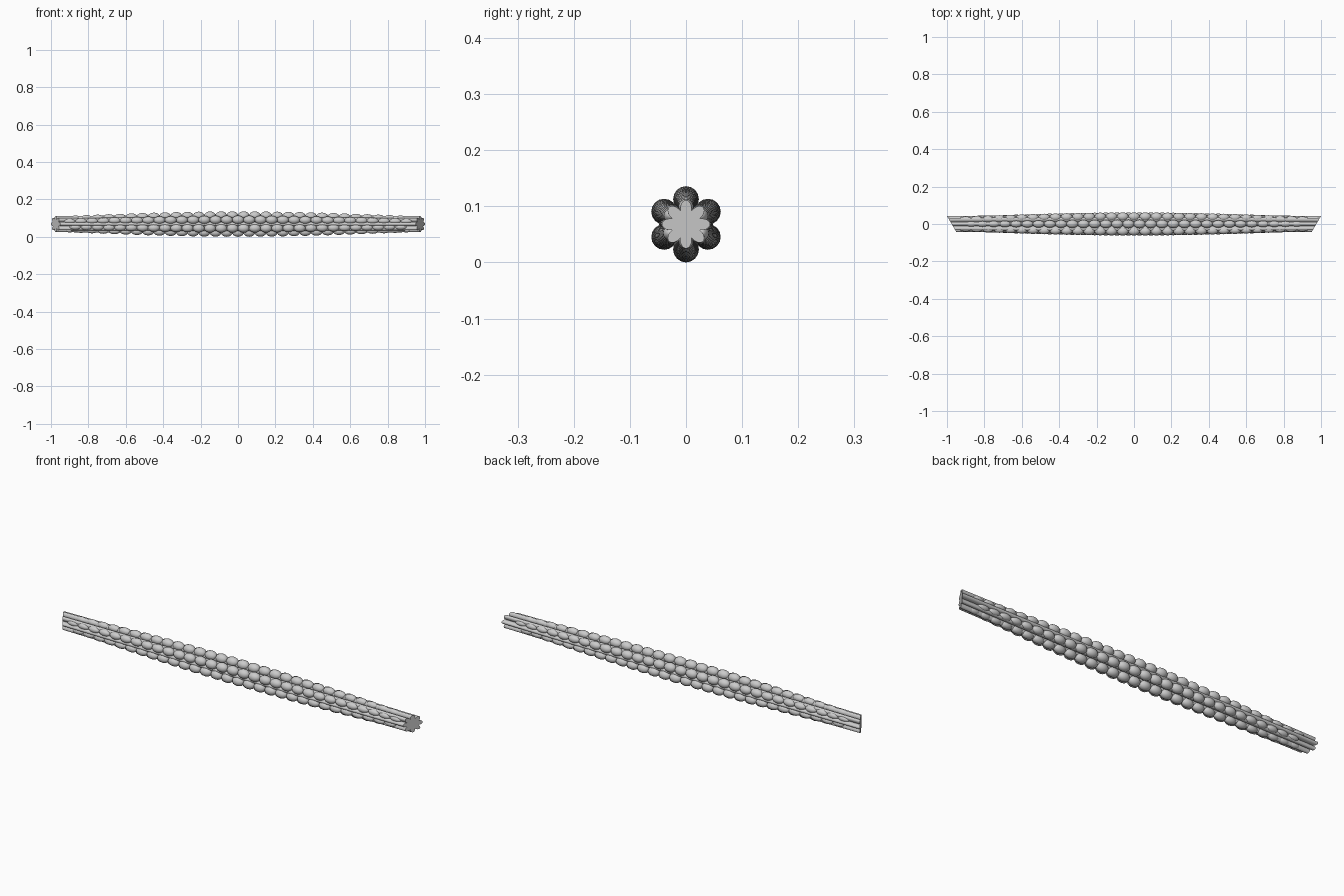
import bpy, bmesh, math
from mathutils import Matrix

if "Cube" in bpy.data.objects:
    bpy.data.objects.remove(bpy.data.objects["Cube"])

CZ = 0.068          # height of the rod's axis
R_END = 0.043       # ridge radius at the ends


def swell(x):
    return max(0.0, math.cos(math.pi * x / 1.95))


def finish(bm, name):
    me = bpy.data.meshes.new(name)
    bmesh.ops.recalc_face_normals(bm, faces=bm.faces)
    bm.to_mesh(me)
    bm.free()
    ob = bpy.data.objects.new(name, me)
    bpy.context.collection.objects.link(ob)
    for o in bpy.context.selected_objects:
        o.select_set(False)
    ob.select_set(True)
    bpy.context.view_layer.objects.active = ob
    bpy.ops.object.shade_smooth_by_angle(angle=math.radians(50))
    return ob


# Fluted core: eight-petalled section with mitred ends, longest at the back
bm = bmesh.new()
SIDES, STEPS = 96, 32
rings = []
for i in range(STEPS + 1):
    t = -1 + 2 * i / STEPS
    r0 = R_END + 0.005 * swell(t)
    ring = []
    for k in range(SIDES):
        a = 2 * math.pi * k / SIDES
        r = r0 * (0.6 + 0.4 * abs(math.cos(4 * a)) ** 0.8)
        y, z = r * math.cos(a), r * math.sin(a)
        x = t * (0.975 + 0.025 * y / r0)
        ring.append(bm.verts.new((x, y, z + CZ)))
    rings.append(ring)
for a, b in zip(rings, rings[1:]):
    for k in range(SIDES):
        j = (k + 1) % SIDES
        bm.faces.new((a[k], a[j], b[j], b[k]))
# petalled end caps, fanned around a centre point
for ring, x in ((rings[0], -0.975), (rings[-1], 0.975)):
    c = bm.verts.new((x, 0, CZ))
    for k in range(SIDES):
        bm.faces.new((c, ring[k], ring[(k + 1) % SIDES]))
finish(bm, "fluted_core")

# Six rows of staggered beads that swell towards the middle
PITCH = 0.06
for row in range(6):
    ang = math.radians(30 + 60 * row)
    bm = bmesh.new()
    for i in range(-16, 17):
        x = (i + 0.5 * (row % 2)) * PITCH
        if abs(x) > 0.925:
            continue
        s = swell(x)
        d = 0.029 + 0.016 * s
        rad = 0.012 + 0.011 * s
        m = (Matrix.Translation((x, d * math.cos(ang), CZ + d * math.sin(ang)))
             @ Matrix.Rotation(math.pi / 2, 4, 'Y')
             @ Matrix.Diagonal((rad, rad, 0.031, 1)))
        bmesh.ops.create_uvsphere(bm, u_segments=16, v_segments=10,
                                  radius=1, matrix=m)
    finish(bm, f"bead_row_{row + 1}")
